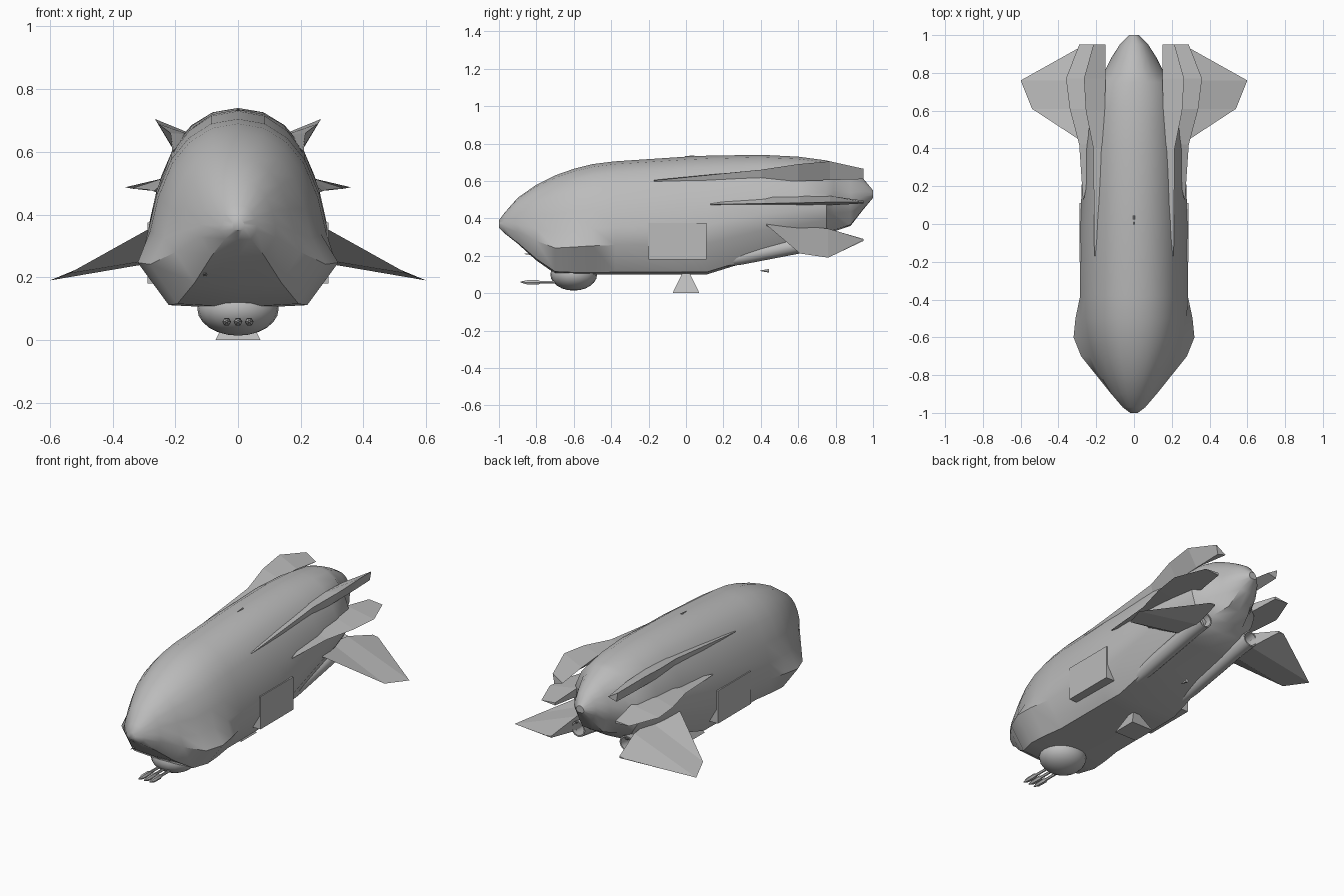
import bpy, bmesh, math
from mathutils import Matrix, Vector

if "Cube" in bpy.data.objects:
    bpy.data.objects.remove(bpy.data.objects["Cube"])

grey = bpy.data.materials.new("hull_grey")
grey.diffuse_color = (0.5, 0.5, 0.5, 1)
grey.use_nodes = True
grey.node_tree.nodes["Principled BSDF"].inputs["Base Color"].default_value = grey.diffuse_color


def add_object(name, bm, smooth=None):
    bmesh.ops.recalc_face_normals(bm, faces=bm.faces)
    me = bpy.data.meshes.new(name)
    bm.to_mesh(me)
    bm.free()
    me.materials.append(grey)
    ob = bpy.data.objects.new(name, me)
    bpy.context.collection.objects.link(ob)
    if smooth:
        bpy.ops.object.select_all(action='DESELECT')
        ob.select_set(True)
        bpy.context.view_layer.objects.active = ob
        bpy.ops.object.shade_smooth_by_angle(angle=math.radians(smooth))
    return ob


def loft(name, rings, smooth=None, caps=(True, True)):
    """Skin a list of equally long closed rings."""
    bm = bmesh.new()
    vs = [[bm.verts.new(p) for p in r] for r in rings]
    n = len(rings[0])
    for a, b in zip(vs, vs[1:]):
        for i in range(n):
            j = (i + 1) % n
            bm.faces.new((a[i], a[j], b[j], b[i]))
    if caps[0]:
        bm.faces.new(vs[0])
    if caps[1]:
        bm.faces.new(vs[-1])
    return add_object(name, bm, smooth)


def tube(name, stations, sides=12, smooth=40):
    """Round tube along y; stations are (x, y, z, radius)."""
    rings = [[(x + r * math.cos(2 * math.pi * k / sides), y,
               z + r * math.sin(2 * math.pi * k / sides)) for k in range(sides)]
             for x, y, z, r in stations]
    return loft(name, rings, smooth)


# Hull: y, top, bottom, upper half width, lower half width
sections = [
    (-1, .39, .35, .02, .02), (-.97, .43, .32, .06, .06), (-.9, .51, .265, .12, .12),
    (-.8, .58, .175, .18, .20), (-.7, .63, .105, .235, .28), (-.6, .665, .10, .265, .32),
    (-.5, .69, .10, .28, .31), (-.38, .705, .10, .285, .285), (0, .73, .10, .285, .283),
    (.11, .735, .10, .28, .28), (.4, .74, .19, .27, .255), (.6, .73, .235, .25, .23),
    (.75, .71, .28, .22, .20), (.79, .70, .33, .165, .15), (.88, .655, .36, .12, .10),
    (.95, .61, .45, .075, .065), (1, .55, .51, .025, .025)]
upper = [(0, 1), (.3, .975), (.55, .9), (.75, .785), (.91, .6), (1, .42)]
lower = [(1, .26), (.69, .02), (0, 0)]
rings = []
for y, top, bot, w, wl in sections:
    h = top - bot
    half = [(w * a, bot + h * b) for a, b in upper] + [(wl * a, bot + h * b) for a, b in lower]
    rings.append([(x, y, z) for x, z in half] + [(-x, y, z) for x, z in half[-2:0:-1]])
loft("hull", rings, 38)

# Fins: each station is y, then root top, tip and root bottom as (x, z)
fins = {
    "upper_fin": [
        (-.17, (.205, .605), (.21, .602), (.205, .598)),
        (.4, (.155, .655), (.215, .66), (.2, .6)),
        (.6, (.155, .66), (.255, .69), (.2, .6)),
        (.77, (.15, .65), (.265, .705), (.205, .605)),
        (.95, (.15, .625), (.215, .665), (.205, .61))],
    "middle_fin": [
        (.13, (.265, .478), (.27, .475), (.265, .472)),
        (.42, (.21, .525), (.29, .48), (.21, .468)),
        (.61, (.2, .525), (.34, .483), (.2, .468)),
        (.77, (.18, .52), (.36, .487), (.18, .47)),
        (.95, (.2, .495), (.29, .487), (.2, .48))],
    "lower_fin": [
        (.43, (.255, .37), (.265, .365), (.255, .36)),
        (.61, (.19, .36), (.54, .212), (.19, .27)),
        (.76, (.19, .345), (.60, .19), (.19, .26)),
        (.95, (.225, .29), (.26, .285), (.225, .28))]}
for side, s in (("right", 1), ("left", -1)):
    for name, stations in fins.items():
        loft(f"{side}_{name}", [[(s * x, st[0], z) for x, z in st[1:]] for st in stations])

    # Sloping engine tube with a hollow nozzle
    tube(f"{side}_engine", [(s * .16, .08, .14, .015), (s * .16, .3, .195, .042),
                            (s * .16, .68, .272, .046), (s * .16, .79, .288, .046),
                            (s * .16, .79, .288, .038), (s * .16, .66, .27, .03)])

    # Flat side door
    bm = bmesh.new()
    bmesh.ops.create_cube(bm, size=1, matrix=Matrix.Translation((s * .25, -.045, .278))
                          @ Matrix.Diagonal((.076, .31, .195, 1)))
    add_object(f"{side}_side_door", bm)

# Belly turret
bm = bmesh.new()
bmesh.ops.create_uvsphere(bm, u_segments=20, v_segments=12, radius=1,
                          matrix=Matrix.Translation((0, -.6, .1))
                          @ Matrix.Diagonal((.13, .125, .086, 1)))
add_object("belly_turret", bm, 40)

# Three turret guns
for i, x in enumerate((-.036, 0, .036)):
    tube(f"gun_{i + 1}", [(x, -.885, .06, .003), (x, -.85, .058, .013), (x, -.79, .058, .014),
                          (x, -.78, .058, .008), (x, -.62, .058, .008)], 6, 30)

# Flared belly foot
loft("belly_foot", [[(sx * r, sy * r, z) for sx, sy in ((1, 1), (-1, 1), (-1, -1), (1, -1))]
                    for r, z in ((.072, 0), (.02, .105))])

# Small sensor cones at tail, nose and roof
for name, x, y, z, r in (("tail_sensor", 0, .42, .12, .012), ("nose_sensor", -.105, -.84, .21, .009),
                         ("roof_sensor", 0, .02, .732, .006)):
    tube(name, [(x, y - .025, z, .001), (x, y + .025, z, r)], 6, 30)
